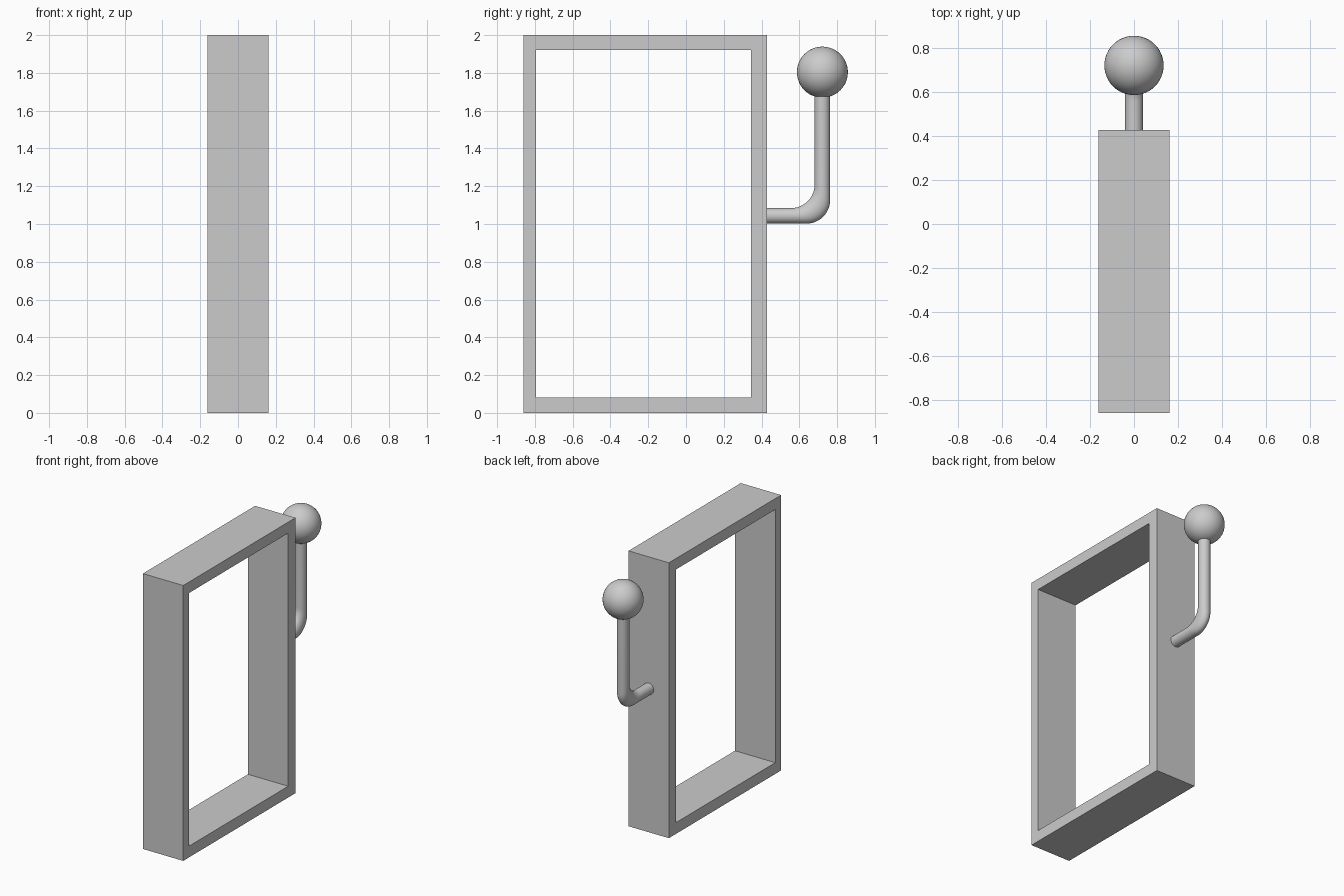
import bpy
import bmesh
from math import sin, cos, pi

cube = bpy.data.objects.get("Cube")
if cube:
    bpy.data.objects.remove(cube, do_unlink=True)

# Single light grey finish
grey = bpy.data.materials.new("light_grey")
grey.use_nodes = True
colour = (0.6, 0.6, 0.6, 1)
grey.diffuse_color = colour
bsdf = next(n for n in grey.node_tree.nodes if n.type == 'BSDF_PRINCIPLED')
bsdf.inputs["Base Color"].default_value = colour


def finish(name, bm, smooth=False):
    """Turn a bmesh into a named, coloured object."""
    bmesh.ops.recalc_face_normals(bm, faces=bm.faces)
    mesh = bpy.data.meshes.new(name)
    bm.to_mesh(mesh)
    bm.free()
    mesh.materials.append(grey)
    obj = bpy.data.objects.new(name, mesh)
    bpy.context.collection.objects.link(obj)
    if smooth:
        bpy.ops.object.select_all(action='DESELECT')
        obj.select_set(True)
        bpy.context.view_layer.objects.active = obj
        bpy.ops.object.shade_smooth_by_angle()
    return obj


def bridge(bm, a, b):
    """Join two closed rings of vertices with quads."""
    n = len(a)
    for i in range(n):
        j = (i + 1) % n
        bm.faces.new((a[i], a[j], b[j], b[i]))


def rectangle(bm, x, y0, y1, z0, z1):
    return [bm.verts.new((x, y, z))
            for y, z in ((y0, z0), (y1, z0), (y1, z1), (y0, z1))]


# Open rectangular frame
HALF_WIDTH, BACK = 0.162, 0.428
bm = bmesh.new()
loops = [rectangle(bm, x, *size)
         for x, size in ((-HALF_WIDTH, (-0.86, BACK, 0, 2)),
                         (HALF_WIDTH, (-0.86, BACK, 0, 2)),
                         (HALF_WIDTH, (-0.793, 0.345, 0.082, 1.92)),
                         (-HALF_WIDTH, (-0.793, 0.345, 0.082, 1.92)))]
for k in range(4):
    bridge(bm, loops[k], loops[(k + 1) % 4])
finish("frame", bm)

# Bent handle arm: mitred tube whose elbow is rounded equally inside and out
RADIUS, BEND = 0.041, 0.125
ARM_Y, ARM_Z, KNOB_Z = 0.722, 1.043, 1.804
SIDES, STEPS = 32, 12
bm = bmesh.new()


def ring(y, z, along_y, along_z):
    """Tube section, optionally sheared to the mitre plane."""
    return [bm.verts.new((RADIUS * cos(t),
                          y + along_y * RADIUS * sin(t),
                          z - along_z * RADIUS * sin(t)))
            for t in (2 * pi * i / SIDES for i in range(SIDES))]


rings = [ring(BACK, ARM_Z, 0, 1)]
for k in range(STEPS + 1):
    a = pi / 2 * k / STEPS
    rings.append(ring(ARM_Y - BEND + BEND * sin(a),
                      ARM_Z + BEND - BEND * cos(a), 1, 1))
rings.append(ring(ARM_Y, KNOB_Z - 0.1, 1, 0))
for a, b in zip(rings, rings[1:]):
    bridge(bm, a, b)
bm.faces.new(rings[0])
bm.faces.new(rings[-1])
finish("handle_arm", bm, smooth=True)

# Ball knob
bm = bmesh.new()
bmesh.ops.create_uvsphere(bm, u_segments=48, v_segments=24, radius=0.135)
bmesh.ops.translate(bm, verts=bm.verts, vec=(0, ARM_Y, KNOB_Z))
finish("handle_knob", bm, smooth=True)
